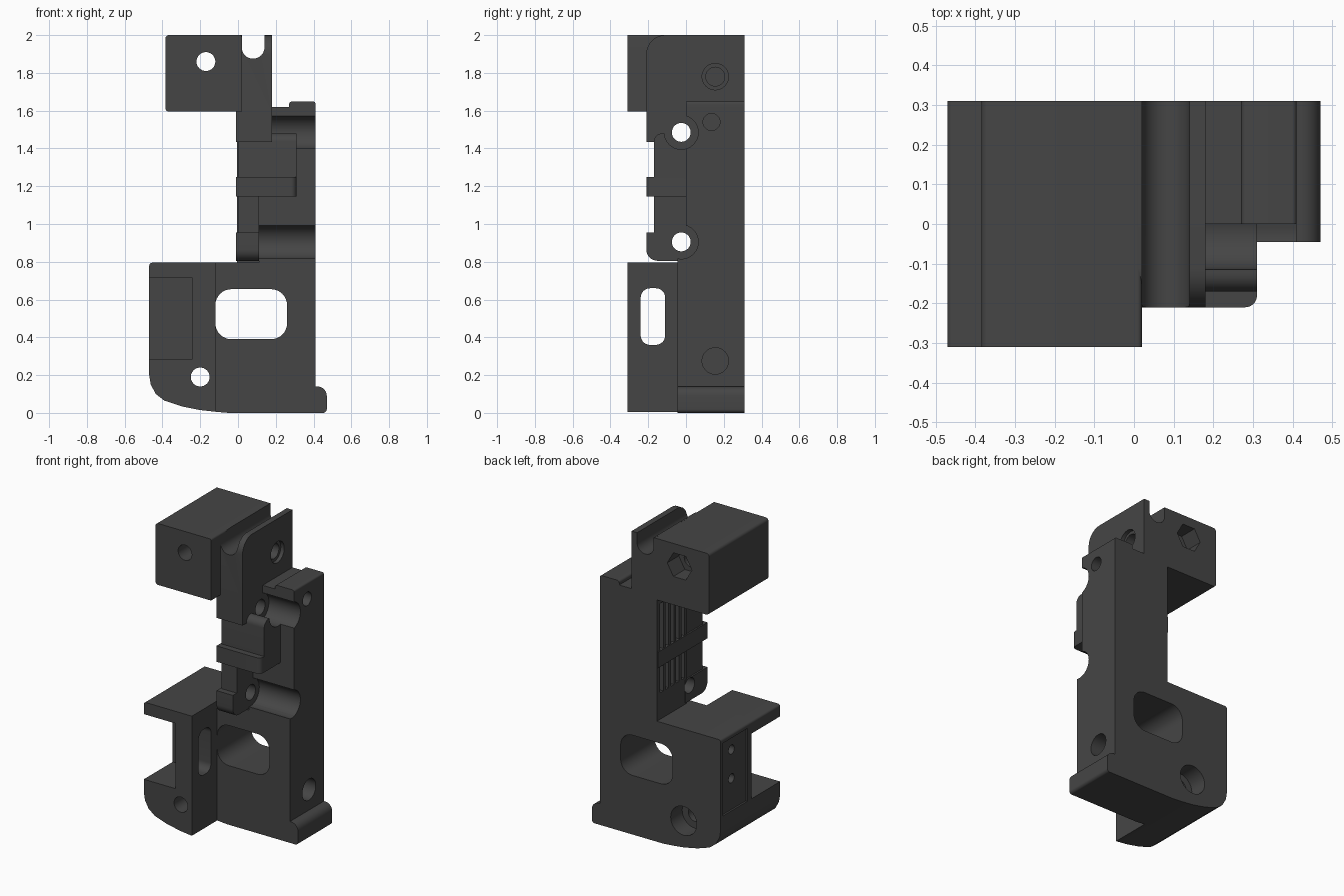
import bpy, bmesh, math
from mathutils import Vector

if "Cube" in bpy.data.objects:
    bpy.data.objects.remove(bpy.data.objects["Cube"])

mat = bpy.data.materials.new("charcoal")
mat.diffuse_color = (0.06, 0.06, 0.06, 1)
mat.use_nodes = True
mat.node_tree.nodes["Principled BSDF"].inputs["Base Color"].default_value = mat.diffuse_color


def rounded(corners, n=8):
    """Corners are (u, v) or (u, v, radius)."""
    out = []
    for i, c in enumerate(corners):
        p = Vector(c[:2])
        if len(c) == 2:
            out.append(p)
            continue
        r = c[2]
        u1 = (Vector(corners[i - 1][:2]) - p).normalized() * r
        u2 = (Vector(corners[(i + 1) % len(corners)][:2]) - p).normalized() * r
        mid = p + u1 + u2
        for k in range(n + 1):
            t = math.pi / 2 * k / n
            out.append(mid - u2 * math.cos(t) - u1 * math.sin(t))
    return out


def rect(u0, u1, v0, v1, r=0):
    c = [(u0, v0), (u1, v0), (u1, v1), (u0, v1)]
    return [(*p, r) for p in c] if r else c


def circle(u, v, r, n=32):
    return [(u + r * math.cos(2 * math.pi * k / n),
             v + r * math.sin(2 * math.pi * k / n)) for k in range(n)]


def prism(name, corners, axis, a, b):
    """Extrude a profile from a to b along an axis."""
    place = {'x': lambda u, v, w: (w, u, v),
             'y': lambda u, v, w: (u, w, v),
             'z': lambda u, v, w: (u, v, w)}[axis]
    pts = rounded(corners)
    bm = bmesh.new()
    lo = [bm.verts.new(place(p[0], p[1], a)) for p in pts]
    hi = [bm.verts.new(place(p[0], p[1], b)) for p in pts]
    bm.faces.new(lo)
    bm.faces.new(hi[::-1])
    for i in range(len(pts)):
        j = (i + 1) % len(pts)
        bm.faces.new((lo[i], lo[j], hi[j], hi[i]))
    bmesh.ops.recalc_face_normals(bm, faces=bm.faces)
    me = bpy.data.meshes.new(name)
    bm.to_mesh(me)
    bm.free()
    me.materials.append(mat)
    ob = bpy.data.objects.new(name, me)
    bpy.context.collection.objects.link(ob)
    return ob


def cut(targets, corners, axis, a, b):
    """Remove a prism from each target part."""
    tool = prism("cutter", corners, axis, a, b)
    tool.hide_render = True
    for t in targets:
        m = t.modifiers.new("cut", 'BOOLEAN')
        m.operation = 'DIFFERENCE'
        m.solver = 'EXACT'
        m.object = tool
        bpy.context.view_layer.objects.active = t
        bpy.ops.object.modifier_apply(modifier=m.name)
    bpy.data.objects.remove(tool)


# Base with curved underside and a foot lip on the right
curve = [(-0.47, 0.2), (-0.462, 0.15), (-0.435, 0.1), (-0.39, 0.065),
         (-0.3, 0.035), (-0.2, 0.015), (-0.12, 0.006)]
base = prism("base", [(-0.47, 0.795, 0.015)] + curve +
             [(-0.05, 0), (0.47, 0, 0.02), (0.47, 0.14, 0.05), (0.41, 0.14),
              (0.41, 0.82), (0.11, 0.82), (0.11, 0.795)], 'y', -0.045, 0.31)
clamp = prism("clamp_block", [(-0.47, 0.795, 0.015)] + curve + [(-0.12, 0.795)],
              'y', -0.31, -0.045)

# Upright spine and its cap
spine = prism("spine", rect(-0.005, 0.41, 0.795, 1.62), 'y', 0, 0.31)
cap = prism("spine_cap", [(0.27, 1.6), (0.41, 1.6), (0.41, 1.648, 0.012),
                          (0.27, 1.648, 0.015)], 'y', 0, 0.31)

# Lugs, pads and band in front of the spine
upper_lug = prism("upper_lug", rect(-0.21, 0.02, 1.435, 1.6), 'x', -0.01, 0.18)
upper_pad = prism("upper_pad", [(-0.17, 1.24), (0.02, 1.24), (0.02, 1.48),
                                (-0.17, 1.48, 0.045)], 'x', 0, 0.31)
band = prism("band", [(-0.01, 0.305), (-0.01, -0.21), (0.31, -0.21, 0.03),
                      (0.31, 0.02), (0.02, 0.02), (0.02, 0.305)], 'z', 1.145, 1.25)
lower_pad = prism("lower_pad", rect(-0.17, 0.02, 0.95, 1.15), 'x', 0, 0.11)
lower_lug = prism("lower_lug", [(-0.21, 0.805, 0.06), (0.02, 0.805), (0.02, 0.955),
                                (-0.21, 0.955)], 'x', -0.01, 0.11)

# Top block, upright fin and the fillet between them
top_block = prism("top_block", [(-0.385, 1.595, 0.02), (0.02, 1.595), (0.02, 2, 0.012),
                                (-0.385, 2, 0.02)], 'y', -0.31, 0.31)
fin = prism("fin", [(-0.21, 1.59), (0.31, 1.59), (0.31, 2), (-0.21, 2, 0.1)],
            'x', 0.01, 0.18)
fillet = prism("fillet", [(0.01, -0.2), (0.01, -0.27), (0.02, -0.27),
                          (0.02, -0.21, 0.06), (0.08, -0.21), (0.08, -0.2)],
               'z', 1.597, 1.98)

# U-shaped channel along the top of the fin
cut([fin, fillet], [(0.02, 2.1), (0.02, 1.875, 0.06), (0.14, 1.875, 0.06), (0.14, 2.1)],
    'y', -0.4, 0.4)

# Window, side pocket and slot in the lower body
cut([base], rect(-0.12, 0.26, 0.39, 0.655, 0.085), 'y', -0.4, 0.4)
cut([base, clamp], rect(-0.6, -0.24, 0.285, 0.715), 'y', -0.4, -0.01)
cut([clamp], rect(-0.24, -0.11, 0.36, 0.66, 0.05), 'x', -0.3, 0)

# Shallow side recess with two pin holes
cut([base], rect(0.03, 0.285, 0.285, 0.765), 'x', -0.6, -0.458)
for z in (0.68, 0.49):
    cut([base], circle(0.18, z, 0.03, 16), 'x', -0.6, -0.36)

# Cross bolt holes with wide open channels on the right
mounts = [
    (0.905, 0.11, [base, spine, lower_pad, lower_lug]),
    (1.485, 0.18, [spine, upper_pad, upper_lug]),
]
for z, x, parts in mounts:
    cut(parts, circle(-0.025, z, 0.09), 'x', x, 0.6)
    cut(parts, circle(-0.025, z, 0.05), 'x', -0.2, 0.6)

# Front-to-back bolt holes with recesses at the back
cut([top_block], circle(-0.17, 1.86, 0.05), 'y', -0.5, 0.5)
cut([top_block], circle(-0.17, 1.86, 0.09, 6), 'y', 0.19, 0.5)
cut([base, clamp], circle(-0.2, 0.19, 0.05), 'y', -0.5, 0.5)
cut([base], circle(-0.2, 0.19, 0.095), 'y', 0.19, 0.5)

# Blind holes on the right side
cut([fin], circle(0.155, 1.78, 0.07), 'x', 0.155, 0.5)
cut([fin], circle(0.155, 1.78, 0.05), 'x', 0.06, 0.5)
cut([spine], circle(0.135, 1.54, 0.045), 'x', 0.25, 0.5)
cut([base], circle(0.155, 0.275, 0.07), 'x', 0.22, 0.5)

# Grip grooves on the left face of the spine
for i in range(5):
    y = 0.04 + i * 0.055
    for z0, z1 in ((0.97, 1.146), (1.249, 1.56)):
        cut([spine], rect(y - 0.016, y + 0.016, z0, z1), 'x', -0.1, 0.025)

# Smooth the round surfaces, keep edges crisp
bpy.ops.object.select_all(action='DESELECT')
for ob in bpy.context.collection.objects:
    ob.select_set(True)
    bpy.context.view_layer.objects.active = ob
bpy.ops.object.shade_smooth_by_angle(angle=math.radians(30))
